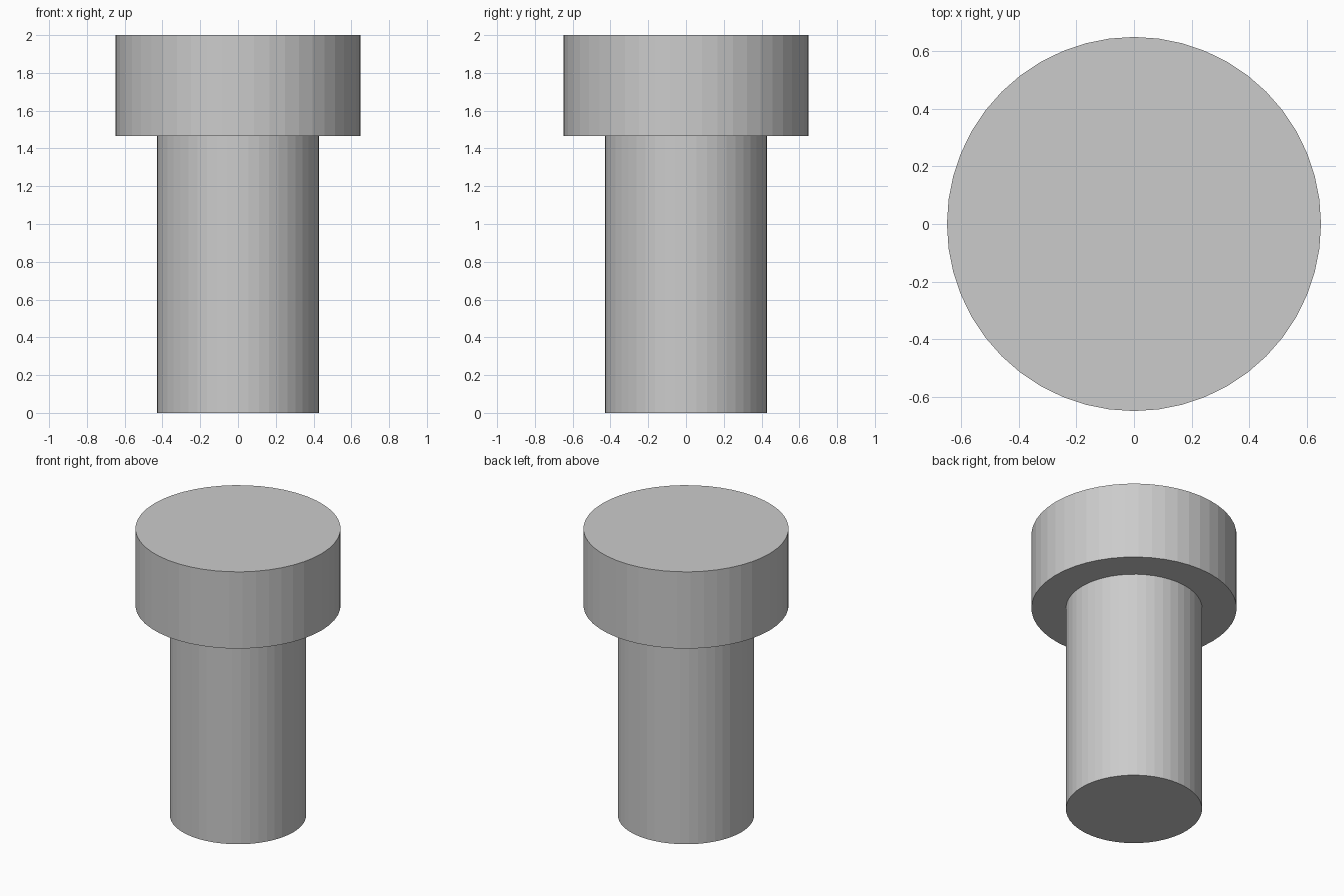
import bpy, bmesh
from math import cos, sin, tau

if "Cube" in bpy.data.objects:
    bpy.data.objects.remove(bpy.data.objects["Cube"])

SIDES = 48
SHANK_R, HEAD_R = 0.43, 0.648
HEAD_Z, TOP_Z = 1.465, 2.0

# Stepped solid: shank, shoulder and head as one closed surface
bm = bmesh.new()
profile = [(SHANK_R, 0), (SHANK_R, HEAD_Z), (HEAD_R, HEAD_Z), (HEAD_R, TOP_Z)]
rings = [[bm.verts.new((r * cos(tau * i / SIDES), r * sin(tau * i / SIDES), z))
          for i in range(SIDES)] for r, z in profile]
for low, high in zip(rings, rings[1:]):
    for i in range(SIDES):
        j = (i + 1) % SIDES
        bm.faces.new((low[i], low[j], high[j], high[i]))

# Flat end caps
bm.faces.new(rings[0][::-1])
bm.faces.new(rings[-1])

mesh = bpy.data.meshes.new("headed_pin")
bm.to_mesh(mesh)
bm.free()
bpy.context.collection.objects.link(bpy.data.objects.new("headed_pin", mesh))
